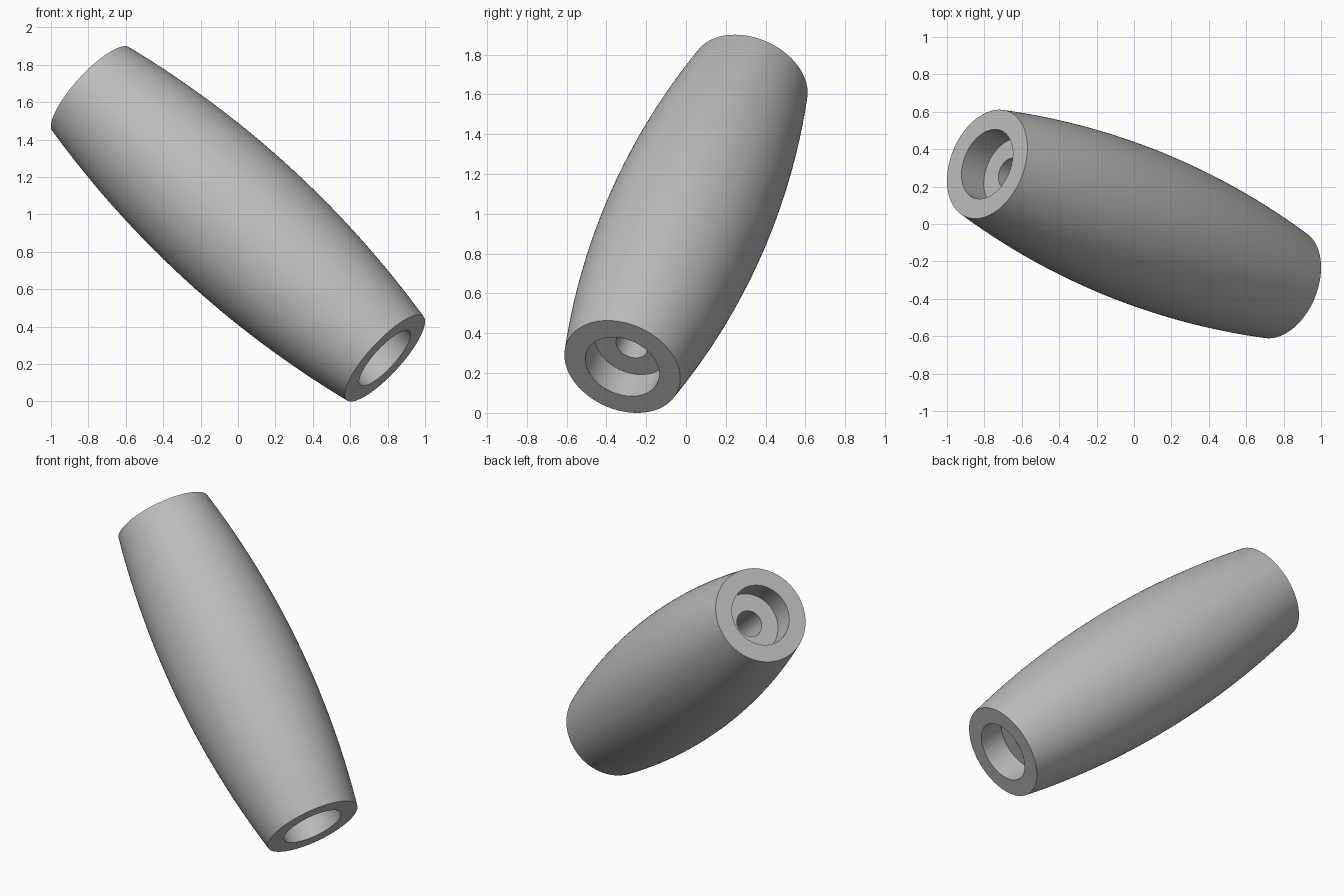
import bpy, bmesh, math
from mathutils import Vector

cube = bpy.data.objects.get("Cube")
if cube:
    bpy.data.objects.remove(cube, do_unlink=True)

LOWER = Vector((0.785, -0.32, 0.232))
UPPER = Vector((-0.785, 0.32, 1.668))
HALF = (UPPER - LOWER).length / 2
END_R, MID_R = 0.304, 0.411
BORE_R, HOLE_R, BORE_DEPTH = 0.194, 0.084, 0.168
SEGMENTS, STEPS = 128, 32

# Material
grey = bpy.data.materials.new("plain grey")
grey.use_nodes = True
colour = (0.5, 0.5, 0.5, 1)
grey.diffuse_color = colour
grey.node_tree.nodes["Principled BSDF"].inputs["Base Color"].default_value = colour

# Barrel profile: bulged outside, then counterbores joined by a through hole
profile = []
for i in range(STEPS + 1):
    t = 2 * i / STEPS - 1
    profile.append((MID_R - (MID_R - END_R) * t * t, t * HALF))
floor = HALF - BORE_DEPTH
profile += [(BORE_R, HALF), (BORE_R, floor), (HOLE_R, floor),
            (HOLE_R, -floor), (BORE_R, -floor), (BORE_R, -HALF)]

# Spin the closed profile into a solid
bm = bmesh.new()
verts = [bm.verts.new((r, 0, z)) for r, z in profile]
edges = [bm.edges.new((v, verts[(i + 1) % len(verts)])) for i, v in enumerate(verts)]
bmesh.ops.spin(bm, geom=verts + edges, cent=(0, 0, 0), axis=(0, 0, 1),
               angle=math.tau, steps=SEGMENTS, use_merge=True)
bmesh.ops.remove_doubles(bm, verts=bm.verts, dist=1e-5)
bmesh.ops.recalc_face_normals(bm, faces=bm.faces)
mesh = bpy.data.meshes.new("barrel_sleeve")
bm.to_mesh(mesh)
bm.free()
mesh.materials.append(grey)

# Tilt the barrel along its axis
sleeve = bpy.data.objects.new("barrel_sleeve", mesh)
sleeve.location = (LOWER + UPPER) / 2
sleeve.rotation_euler = (UPPER - LOWER).to_track_quat("Z", "Y").to_euler()
bpy.context.collection.objects.link(sleeve)

# Smooth curved walls, sharp rims
bpy.context.view_layer.objects.active = sleeve
sleeve.select_set(True)
bpy.ops.object.shade_smooth_by_angle(angle=math.radians(30))
